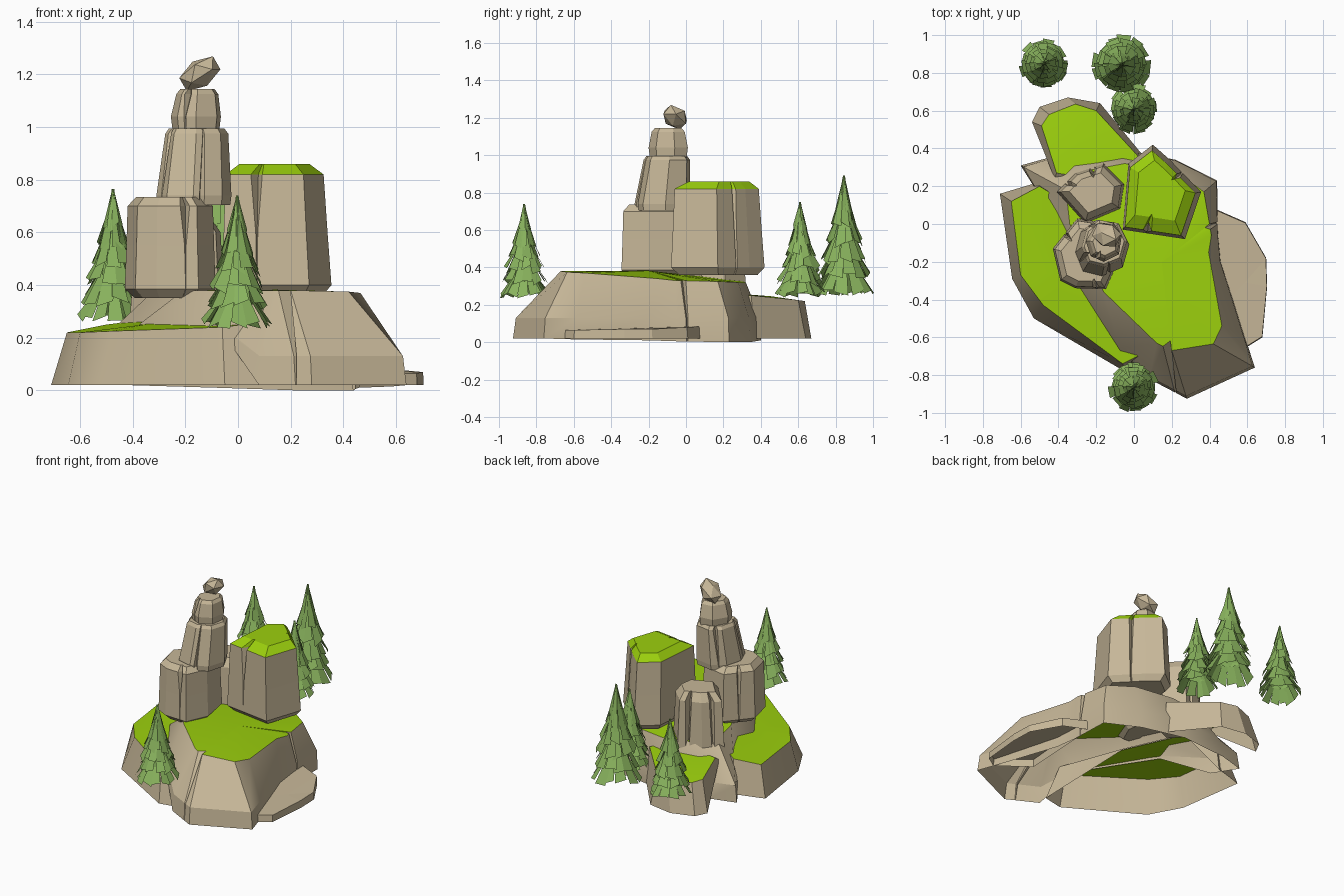
import bpy, bmesh, math, random
from mathutils import Vector, Matrix

random.seed(4)
if "Cube" in bpy.data.objects:
    bpy.data.objects.remove(bpy.data.objects["Cube"], do_unlink=True)


def material(name, rgb):
    m = bpy.data.materials.new(name)
    m.use_nodes = True
    m.diffuse_color = (*rgb, 1)
    bsdf = m.node_tree.nodes["Principled BSDF"]
    bsdf.inputs["Base Color"].default_value = (*rgb, 1)
    bsdf.inputs["Roughness"].default_value = 0.9
    return m


STONE = material("tan stone", (0.57, 0.475, 0.315))
GRASS = material("bright grass", (0.33, 0.63, 0.004))
NEEDLE = material("pine green", (0.25, 0.45, 0.11))


def finish(name, bm, mats, smooth=False):
    me = bpy.data.meshes.new(name)
    bm.to_mesh(me)
    bm.free()
    for m in mats:
        me.materials.append(m)
    ob = bpy.data.objects.new(name, me)
    bpy.context.collection.objects.link(ob)
    if smooth:
        bpy.ops.object.select_all(action='DESELECT')
        ob.select_set(True)
        bpy.context.view_layer.objects.active = ob
        bpy.ops.object.shade_smooth_by_angle(angle=math.radians(28))


def ring(outline, z, s=1.0, shift=(0, 0)):
    """Outline scaled about its middle and lifted to z (a number or one per point)."""
    n = len(outline)
    c = sum((Vector(p) for p in outline), Vector((0, 0))) / n
    zs = z if isinstance(z, (list, tuple)) else [z] * n
    return [Vector((*(c + (Vector(p) - c) * s + Vector(shift)), h))
            for p, h in zip(outline, zs)]


def notch(rings, edge, t, widths):
    """Cut a V-shaped crack into one side; widths run from the lowest ring up."""
    for r, w in zip(rings, widths):
        a, b = r[edge], r[(edge + 1) % len(r)]
        p, d = a.lerp(b, t), (b - a).normalized()
        inward = Vector((-d.y, d.x, 0))
        r[edge + 1:edge + 1] = [p - d * w, p + inward * w * 2, p + d * w]


def loft(name, rings, grass=None, base=True, smooth=False, rise=0.0):
    """Skin the rings, close the top with a fan; faces from ring 'grass' up are green."""
    bm = bmesh.new()
    vs = [[bm.verts.new(p) for p in r] for r in rings]
    n, last = len(vs[0]), len(vs) - 1
    for k in range(last):
        for i in range(n):
            j = (i + 1) % n
            f = bm.faces.new((vs[k][i], vs[k][j], vs[k + 1][j], vs[k + 1][i]))
            f.material_index = int(grass is not None and k >= grass)
    mid = bm.verts.new(sum(rings[-1], Vector()) / n + Vector((0, 0, rise)))
    for i in range(n):
        f = bm.faces.new((vs[-1][i], vs[-1][(i + 1) % n], mid))
        f.material_index = int(grass is not None)
    if base:
        bm.faces.new(vs[0][::-1])
    finish(name, bm, [STONE, GRASS], smooth)


# Central plateau: open shell with a short upright foot and sloping sides;
# on the terrace side the slope ends just below the terrace grass
low = ring([(.08, -.82), (.28, -.925), (.64, -.76), (.585, -.59), (.46, -.2), (.445, -.05),
            (.44, .23), (.22, .34), (-.08, .40), (-.42, .36), (-.60, .31), (-.50, .15),
            (-.38, -.2), (-.07, -.68)],
           [.02, .02, .02, .015, .01, .005, .0, .0, .01, .02, .02, .02, .235, .235])
top = ring([(.12, -.63), (.2, -.67), (.42, -.635), (.465, -.54), (.395, -.15), (.41, -.06),
            (.37, .17), (.22, .28), (-.05, .32), (-.26, .28), (-.36, .18), (-.34, .0),
            (-.22, -.24), (-.16, -.36)],
           [.38, .38, .375, .37, .34, .33, .325, .32, .32, .33, .34, .36, .37, .38])
foot = [Vector((*a.lerp(b, .06).xy, max(.13, a.z + .02))) for a, b in zip(low, top)]
rings = [low, foot, top]
notch(rings, 5, .2, [.004, .006, .014])
notch(rings, 0, .7, [.002, .006, .025])
loft("plateau", rings, 2, False, True, .03)

# Lower terrace on the right-hand side, open where it runs under the plateau
low = ring([(-.05, -.78), (.09, -.75), (-.15, -.3), (-.33, .1), (-.51, .22), (-.71, .16),
            (-.645, -.29), (-.53, -.5)], [.02, .02, .255, .255, .02, .02, .02, .02])
top = ring([(-.06, -.74), (.02, -.70), (-.16, -.3), (-.34, .1), (-.5, .2), (-.65, .12),
            (-.60, -.27), (-.48, -.43)], [.24, .25, .27, .27, .25, .22, .22, .225])
loft("side_terrace", [low, top], 1, False, True, .008)

# Rear terrace, open on its inner side
low = ring([(-.42, .24), (-.1, .2), (.05, .36), (-.18, .64), (-.35, .67), (-.50, .62),
            (-.54, .54)], [.24, .24, .02, .02, .02, .02, .02])
top = ring([(-.41, .27), (-.1, .22), (.03, .35), (-.2, .6), (-.31, .635), (-.45, .58),
            (-.49, .52)], [.26, .26, .25, .225, .22, .22, .23])
loft("rear_terrace", [low, top], 1, False, True, .008)

# Low flat slab at the foot of the plateau
slab = [(.40, -.5), (.60, -.65), (.68, -.60), (.705, -.33), (.70, -.18), (.59, .01), (.43, .08)]
loft("foot_slab", [ring(slab, .02), ring(slab, [.07, .065, .065, .07, .07, .08, .085], .985)],
     base=False)

# Tall pillar with a grassy cap
tall = [(-.06, -.03), (.27, -.08), (.355, .17), (.19, .34), (.10, .42), (-.03, .32)]
rings = [ring(tall, .36, .84), ring(tall, .40), ring(tall, .6, .95, (-.004, -.004)),
         ring(tall, .82, .9, (-.008, -.008)), ring(tall, .86, .64, (-.005, .0))]
notch(rings, 2, .6, [.004, .005, .008, .014, .006])
notch(rings, 0, .4, [.001, .001, .004, .022, .008])
loft("tall_pillar", rings, 3)

# Rear pillar
rear = [(-.26, .0), (-.07, .08), (-.05, .21), (-.16, .32), (-.31, .27), (-.41, .17)]
rings = [ring(rear, .24, .9), ring(rear, .28), ring(rear, .60, .9), ring(rear, .655, .66)]
notch(rings, 4, .5, [.006, .008, .015, .005])
notch(rings, 3, .4, [.01, .012, .02, .008])
loft("rear_pillar", rings)

# Balanced stack: broad foot, middle, neck
broad = [(-.43, -.13), (-.39, -.30), (-.31, -.34), (-.15, -.345), (-.085, -.2), (-.12, .0),
         (-.30, .03)]
rings = [ring(broad, .35, .78), ring(broad, .385), ring(broad, .55, .965),
         ring(broad, .70, .94), ring(broad, .735, .75)]
notch(rings, 6, .5, [.004, .004, .008, .014, .006])
notch(rings, 2, .7, [.001, .001, .003, .018, .008])
loft("stack_foot", rings)

middle = [(-.31, -.15), (-.27, -.25), (-.17, -.275), (-.06, -.23), (-.025, -.11), (-.08, .0),
          (-.2, .02), (-.28, -.04)]
up = (.012, .025)
rings = [ring(middle, .705, .97), ring(middle, .74), ring(middle, .975, .84, up),
         ring(middle, .995, .74, up)]
notch(rings, 6, .5, [.003, .003, .014, .006])
notch(rings, 2, .3, [.01, .01, .003, .002])
notch(rings, 0, .5, [.002, .003, .014, .006])
loft("stack_middle", rings)

neck = [(-.255, -.09), (-.23, -.17), (-.16, -.2), (-.08, -.16), (-.065, -.06), (-.11, .01),
        (-.2, .0)]
rings = [ring(neck, .985, .93), ring(neck, 1.04), ring(neck, 1.125, .84, (.005, 0)),
         ring(neck, 1.145, .68, (.005, 0))]
notch(rings, 1, .4, [.003, .004, .014, .006])
loft("stack_neck", rings)

# Tilted top stone
bm = bmesh.new()
bmesh.ops.create_icosphere(bm, subdivisions=1, radius=1)
tilt = Vector((.15, -.07, .11)).to_track_quat('X', 'Z').to_matrix().to_4x4()
bm.transform(Matrix.Translation((-.145, -.058, 1.203)) @ tilt
             @ Matrix.Diagonal((.092, .07, .055, 1)))
finish("top_stone", bm, [STONE])


def pine(name, x, y, base, height, radius):
    """Tiers of ragged hanging blades around a slim core."""
    bm = bmesh.new()
    core = bmesh.ops.create_cone(bm, cap_ends=False, segments=8, radius1=radius * .55,
                                 radius2=0, depth=height * .8)
    bmesh.ops.translate(bm, verts=core["verts"], vec=(0, 0, height * .58))
    tiers = 6
    for k in range(tiers):
        reach = radius * (1 - (k / 6.3) ** 1.4)
        drop = height * k * .135
        rise = drop + height * .325
        count = 13 - k
        for i in range(count):
            a = math.tau * (i + k * .5 + random.uniform(-.25, .25)) / count
            out = Vector((math.cos(a), math.sin(a), 0))
            side = Vector((-out.y, out.x, 0))
            r = reach * random.uniform(.85, 1.03)
            half = reach * math.pi / count * random.uniform(.85, 1.1)
            z = drop + height * random.uniform(.0, .06)
            skew = height * random.uniform(-.03, .03)
            inner = out * reach * (.2 if k < tiers - 1 else .02) + Vector((0, 0, rise))
            quad = [inner - side * half * .35,
                    out * r - side * half + Vector((0, 0, max(0, z + skew))),
                    out * r + side * half + Vector((0, 0, max(0, z - skew))),
                    inner + side * half * .35]
            bm.faces.new([bm.verts.new(p) for p in quad])
    bm.transform(Matrix.Translation((x, y, base)))
    finish(name, bm, [NEEDLE])


# Pines
pine("front_pine", -.003, -.865, .235, .505, .131)
pine("rear_pine_small", 0, .61, .24, .51, .13)
pine("rear_pine_large", -.065, .845, .25, .64, .153)
pine("rear_pine_outer", -.475, .85, .26, .505, .131)
